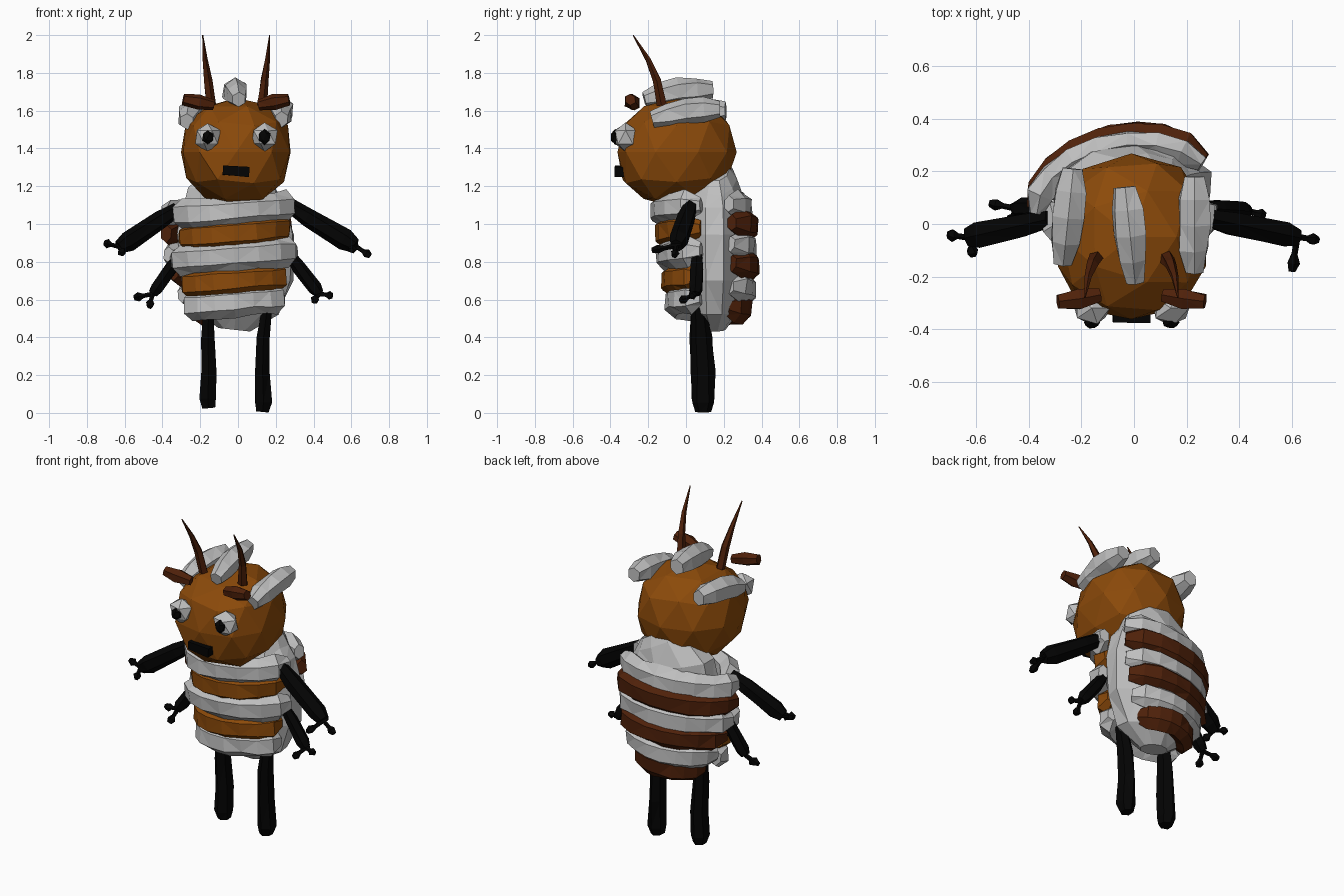
import bpy
import bmesh
import random
from math import sin, cos, radians, copysign
from mathutils import Vector

random.seed(4)

default_cube = bpy.data.objects.get("Cube")
if default_cube:
    bpy.data.objects.remove(default_cube, do_unlink=True)


def make_material(name, red, green, blue):
    material = bpy.data.materials.new(name)
    material.use_nodes = True
    colour = (red, green, blue, 1)
    material.diffuse_color = colour
    shader = next(n for n in material.node_tree.nodes if n.type == "BSDF_PRINCIPLED")
    shader.inputs["Base Color"].default_value = colour
    shader.inputs["Roughness"].default_value = 0.9
    return material


ORANGE = make_material("burnt orange", 0.26, 0.068, 0.003)
BROWN = make_material("dark red brown", 0.078, 0.015, 0.003)
WHITE = make_material("pale grey", 0.52, 0.52, 0.52)
BLACK = make_material("black", 0.001, 0.001, 0.001)


def finish(mesh_builder, name, material):
    """Turn the built shape into a faceted object."""
    bmesh.ops.triangulate(mesh_builder, faces=mesh_builder.faces[:])
    bmesh.ops.recalc_face_normals(mesh_builder, faces=mesh_builder.faces[:])
    mesh = bpy.data.meshes.new(name)
    mesh_builder.to_mesh(mesh)
    mesh_builder.free()
    mesh.materials.append(material)
    part = bpy.data.objects.new(name, mesh)
    bpy.context.collection.objects.link(part)


def wobble(amount):
    return 1 + random.uniform(-amount, amount)


def loft(name, path, sizes, material, sides=6, rough=0.12):
    """Sweep an uneven polygon along a path; sizes are (side, up) radii."""
    path = [Vector(p) for p in path]
    whole = path[-1] - path[0]
    upright = abs(whole.z) > 0.8 * whole.length
    reference = Vector((0, 1, 0)) if upright else Vector((0, 0, 1))
    builder = bmesh.new()
    rings = []
    for i, centre in enumerate(path):
        along = (path[min(i + 1, len(path) - 1)] - path[max(i - 1, 0)]).normalized()
        side = along.cross(reference).normalized()
        up = side.cross(along)
        wide, tall = sizes[i]
        ring = []
        for k in range(sides):
            angle = radians(360 * (k + 0.5) / sides)
            offset = side * cos(angle) * wide + up * sin(angle) * tall
            ring.append(builder.verts.new(centre + offset * wobble(rough)))
        rings.append(ring)
    for low, high in zip(rings, rings[1:]):
        for k in range(sides):
            n = (k + 1) % sides
            builder.faces.new((low[k], low[n], high[n], high[k]))
    builder.faces.new(rings[0])
    builder.faces.new(rings[-1])
    finish(builder, name, material)


def blob(name, centre, size, material, detail=1, rough=0.03, power=1):
    """Faceted ball; a power below one makes it boxier."""
    builder = bmesh.new()
    bmesh.ops.create_icosphere(builder, subdivisions=detail, radius=1)
    for vert in builder.verts:
        vert.co = Vector(copysign(abs(c) ** power, c) * s for c, s in zip(vert.co, size))
        vert.co = vert.co * wobble(rough) + Vector(centre)
    finish(builder, name, material)


def band(name, height, wide, deep, arc, slope, turn, shift, material):
    """Padded stripe following part of an ellipse around the body."""
    steps = 8
    start, end = arc
    path, sizes = [], []
    for i in range(steps + 1):
        angle = radians(start + (end - start) * i / steps)
        x = wide * cos(angle)
        path.append((x + shift, 0.08 + deep * sin(angle) + turn * x, height + slope * x))
        taper = 0.55 if i in (0, steps) else 1
        sizes.append((0.058 * taper, 0.08 * taper))
    loft(name, path, sizes, material)


def tube(name, path, radii, material, sides=6, rough=0.1):
    loft(name, path, [(r, r) for r in radii], material, sides, rough)


# Body core, with its top leaning to one side
core_profile = [(-0.02, 0.44, 0.09, 0.06), (-0.01, 0.53, 0.23, 0.13),
                (-0.01, 0.7, 0.31, 0.15), (-0.01, 0.95, 0.32, 0.155),
                (0, 1.14, 0.28, 0.155), (0.05, 1.24, 0.19, 0.12), (0.08, 1.29, 0.12, 0.08)]
loft("body_core", [(x, 0.15, z) for x, z, w, d in core_profile],
     [(w, d) for x, z, w, d in core_profile], WHITE, sides=10, rough=0.04)

# Front stripes, alternating pale and orange
front_stripes = [(1.07, 0.3, 0.22), (0.95, 0.27, 0.19), (0.83, 0.31, 0.19),
                 (0.7, 0.25, 0.16), (0.59, 0.24, 0.14)]
for i, (z, wide, deep) in enumerate(front_stripes):
    band(f"front_stripe_{i + 1}", z, wide, deep, (180, 360), 0.09, 0,
         -0.02, ORANGE if i % 2 else WHITE)

# Back stripes, wrapping further round one side
back_stripes = [(1.08, 0.34, 0.22), (0.98, 0.35, 0.25), (0.87, 0.34, 0.24),
                (0.77, 0.32, 0.26), (0.65, 0.28, 0.24), (0.55, 0.21, 0.22)]
for i, (z, wide, deep) in enumerate(back_stripes):
    band(f"back_stripe_{i + 1}", z, wide, deep, (32, 182 - 5 * i), 0.09, 0.1, -0.03,
         BROWN if i % 2 else WHITE)

# Head and mouth
blob("head", (-0.01, -0.05, 1.38), (0.3, 0.32, 0.285), ORANGE, detail=2, power=0.88)
loft("mouth", [(-0.08, -0.35, 1.285), (0.06, -0.35, 1.275)],
     [(0.035, 0.035)] * 2, BLACK, sides=4)

# Crest tufts
tuft_sizes = [(0.04, 0.042), (0.06, 0.068), (0.065, 0.072), (0.063, 0.068), (0.045, 0.048)]
for name, x, y, z, lean in (("middle", -0.015, -0.04, 1.7, 0.01),
                            ("left", 0.23, 0, 1.595, 0), ("right", -0.25, 0.03, 1.585, -0.01)):
    path = [(x - lean * t, y + 0.095 * t, z + 0.014 * t - 0.004 * t * t)
            for t in (-1.9, -1, 0, 1, 1.9)]
    loft(f"{name}_crest_tuft", path, tuft_sizes, WHITE)

# Eyes, brows and antennae
for name, s in (("left", 1), ("right", -1)):
    x = 0.15 * s - 0.01
    blob(f"{name}_eye", (x, -0.32, 1.46), (0.075, 0.07, 0.078), WHITE, rough=0.08)
    blob(f"{name}_pupil", (x, -0.375, 1.46), (0.035, 0.025, 0.04), BLACK, rough=0.1)
    tube(f"{name}_brow", [(x - 0.03 * s, -0.27, 1.63), (x + 0.05 * s, -0.285, 1.645),
                          (x + 0.13 * s, -0.295, 1.66)], (0.027, 0.042, 0.03), BROWN)
    tube(f"{name}_antenna", [(x - 0.015 * s, -0.13, 1.63), (x, -0.155, 1.76),
                             (x + 0.015 * s, -0.2, 1.87), (x + 0.027 * s, -0.28, 2)],
         (0.028, 0.023, 0.014, 0.003), BROWN, sides=5)


def limb(name, shoulder, wrist, thick, fingers):
    """Arm with small knobbed fingers."""
    a, b = Vector(shoulder), Vector(wrist)
    path = [a.lerp(b, t) for t in (0, 0.3, 0.85, 1)]
    tube(name, path, [thick * f for f in (0.75, 1, 1.1, 0.75)], BLACK)
    for i, tip in enumerate(fingers):
        tip = Vector(tip)
        joints = [b.lerp(tip, t) for t in (-0.2, 0.5, 0.75, 1)]
        tube(f"{name}_finger_{i + 1}", joints, (0.014, 0.012, 0.025, 0.014), BLACK, sides=5)


# Upper and lower arms
limb("left_upper_arm", (0.27, 0.025, 1.1), (0.62, -0.05, 0.885), 0.05,
     [(0.7, -0.06, 0.83), (0.6, -0.18, 0.86)])
limb("right_upper_arm", (-0.32, 0.02, 1.08), (-0.63, -0.05, 0.88), 0.05,
     [(-0.71, -0.04, 0.9), (-0.61, -0.12, 0.84)])
limb("left_lower_arm", (0.28, 0.06, 0.83), (0.43, 0.05, 0.63), 0.037,
     [(0.5, 0.03, 0.62), (0.4, -0.03, 0.59)])
limb("right_lower_arm", (-0.31, 0.06, 0.83), (-0.45, 0.06, 0.63), 0.037,
     [(-0.55, 0.08, 0.61), (-0.47, 0, 0.56)])

# Legs
leg_sizes = [(0.03, 0.04), (0.04, 0.058), (0.045, 0.062), (0.05, 0.06), (0.037, 0.04)]
for name, s, bend, foot in (("left", 1, 0.02, 0.005), ("right", -1, 0.005, 0.025)):
    path = [(0.155 * s, 0.07, 0.56), (0.155 * s - bend, 0.08, 0.4),
            (0.15 * s - bend, 0.09, 0.22), (0.155 * s - bend, 0.09, foot + 0.05),
            (0.15 * s - bend, 0.09, foot)]
    loft(f"{name}_leg", path, leg_sizes, BLACK, rough=0.08)
